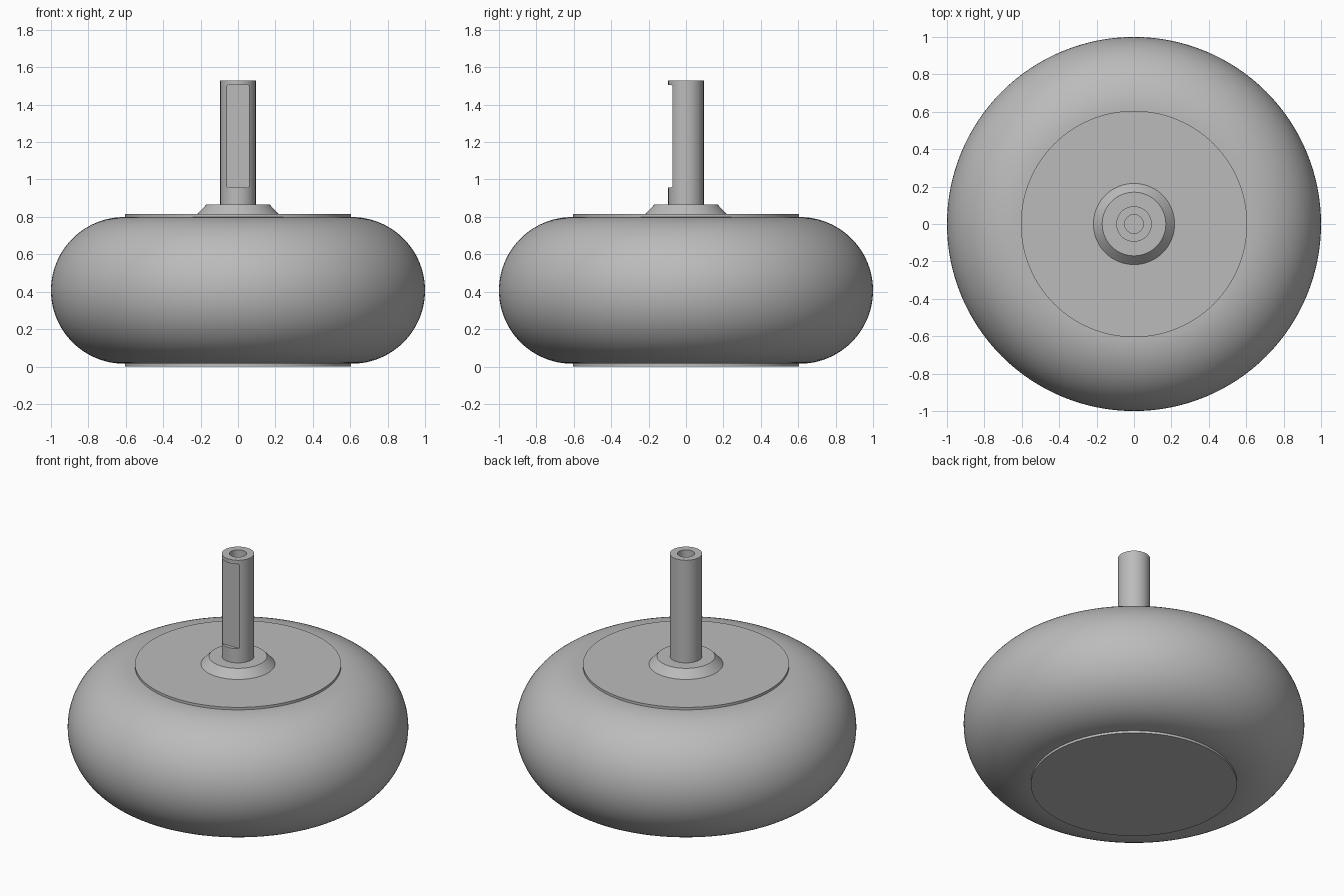
import bpy, bmesh, math

old = bpy.data.objects.get("Cube")
if old:
    bpy.data.objects.remove(old)


def make_material(name, color):
    mat = bpy.data.materials.new(name)
    mat.use_nodes = True
    mat.diffuse_color = color
    mat.node_tree.nodes["Principled BSDF"].inputs["Base Color"].default_value = color
    return mat


grey = make_material("plain grey", (0.5, 0.5, 0.5, 1))


def add_object(name, bm):
    mesh = bpy.data.meshes.new(name)
    bm.to_mesh(mesh)
    bm.free()
    obj = bpy.data.objects.new(name, mesh)
    obj.data.materials.append(grey)
    bpy.context.collection.objects.link(obj)
    return obj


def smooth(obj):
    bpy.ops.object.select_all(action="DESELECT")
    obj.select_set(True)
    bpy.context.view_layer.objects.active = obj
    bpy.ops.object.shade_smooth_by_angle(angle=math.radians(30))


def lathe(name, profile, steps=128):
    """Spin an (r, z) profile, starting and ending on the axis, about z."""
    bm = bmesh.new()
    verts = [bm.verts.new((r, 0, z)) for r, z in profile]
    edges = [bm.edges.new(pair) for pair in zip(verts, verts[1:])]
    bmesh.ops.spin(bm, geom=verts + edges, cent=(0, 0, 0), axis=(0, 0, 1),
                   angle=math.tau, steps=steps)
    bmesh.ops.remove_doubles(bm, verts=bm.verts, dist=1e-5)
    bmesh.ops.recalc_face_normals(bm, faces=bm.faces)
    obj = add_object(name, bm)
    smooth(obj)
    return obj


# Rounded body: a half-circle flank between two flat faces
R, MID = 0.392, 0.407
flank = [(1 - R + R * math.cos(a), MID + R * math.sin(a))
         for a in (math.pi * (i / 48 - 0.5) for i in range(49))]
lathe("rounded_body", [(0, MID - R)] + flank + [(0, MID + R)])

# Thin end plates
for name, low, high in (("bottom_plate", 0, 0.03), ("top_plate", 0.78, 0.815)):
    lathe(name, [(0, low), (0.605, low), (0.605, high), (0, high)])

# Bevelled collar at the foot of the shaft
lathe("shaft_collar", [(0, 0.8), (0.217, 0.8), (0.217, 0.815), (0.17, 0.865), (0, 0.865)])

# Shaft with a blind hole in its end
shaft = lathe("shaft", [(0, 0.84), (0.095, 0.84), (0.095, 1.53),
                        (0.05, 1.53), (0.05, 1.3), (0, 1.3)], 64)

# Flat recess on the front of the shaft, cut with a round-cornered block
bm = bmesh.new()
bmesh.ops.create_cube(bm, size=1)
bmesh.ops.scale(bm, vec=(0.125, 0.1, 0.548), verts=bm.verts)
bmesh.ops.translate(bm, vec=(0, -0.122, 1.231), verts=bm.verts)
corners = [e for e in bm.edges if abs(e.verts[0].co.y - e.verts[1].co.y) > 0.05]
bmesh.ops.bevel(bm, geom=corners, offset=0.012, segments=4, profile=0.5, affect="EDGES")
cutter = add_object("recess_cutter", bm)
cutter.hide_render = True
cutter.hide_set(True)
cut = shaft.modifiers.new("front recess", "BOOLEAN")
cut.operation = "DIFFERENCE"
cut.solver = "EXACT"
cut.object = cutter
# Apply the cut so the shading stays crisp
shaft.data = bpy.data.meshes.new_from_object(
    shaft.evaluated_get(bpy.context.evaluated_depsgraph_get()))
shaft.modifiers.clear()
bpy.data.objects.remove(cutter)
smooth(shaft)
